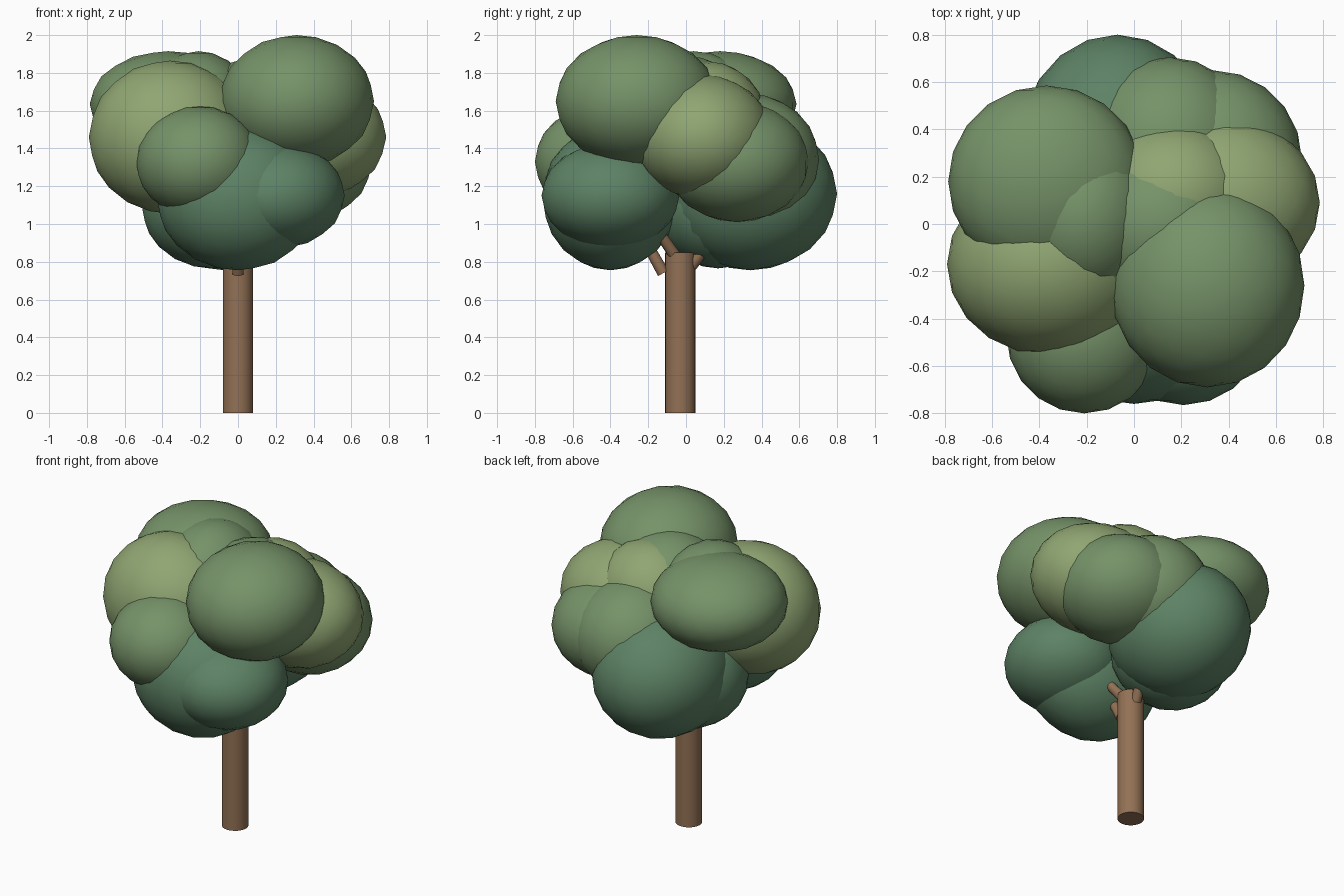
import bpy, math
from mathutils import Vector

if "Cube" in bpy.data.objects:
    bpy.data.objects.remove(bpy.data.objects["Cube"])


def material(name, rgb):
    m = bpy.data.materials.new(name)
    m.diffuse_color = (*rgb, 1)
    m.use_nodes = True
    m.node_tree.nodes["Principled BSDF"].inputs["Base Color"].default_value = m.diffuse_color
    return m


bark = material("bark", (0.29, 0.165, 0.09))
mid = material("leaf_mid", (0.18, 0.29, 0.14))
dark = material("leaf_dark", (0.11, 0.225, 0.13))
light = material("leaf_light", (0.28, 0.38, 0.17))


def finish(name, mat):
    ob = bpy.context.object
    ob.name = name
    ob.data.materials.append(mat)
    return ob


def limb(name, start, end, r1, r2, sides=16):
    a, b = Vector(start), Vector(end)
    bpy.ops.mesh.primitive_cone_add(vertices=sides, radius1=r1, radius2=r2,
                                    depth=(b - a).length, location=(a + b) / 2,
                                    rotation=(b - a).to_track_quat('Z', 'Y').to_euler())
    bpy.ops.object.shade_smooth_by_angle(angle=math.radians(40))
    return finish(name, bark)


def leaf_clump(name, mat, centre, radii):
    bpy.ops.mesh.primitive_ico_sphere_add(subdivisions=3, radius=1, location=centre)
    ob = finish(name, mat)
    ob.scale = radii
    bpy.ops.object.transform_apply(location=False, rotation=False, scale=True)
    bpy.ops.object.shade_smooth()


# Trunk and the branches reaching into the crown
limb("trunk", (0, -0.03, 0), (0, -0.03, 0.85), 0.08, 0.08, 24)
limb("front_branch", (0, -0.12, 0.74), (0, -0.31, 1.08), 0.032, 0.024, 10)
limb("right_branch", (0.03, -0.05, 0.82), (0.15, -0.24, 1.1), 0.032, 0.024, 10)
limb("back_branch", (0.01, 0.03, 0.78), (0.08, 0.24, 1.05), 0.032, 0.024, 10)

# Crown: overlapping leaf clumps (centre, radii)
clumps = [
    ("top_right_leaves", mid, (0.31, -0.26, 1.65), (0.41, 0.43, 0.35)),
    ("front_left_light_leaves", light, (-0.36, -0.17, 1.46), (0.43, 0.385, 0.405)),
    ("front_left_leaves", mid, (-0.21, -0.465, 1.33), (0.33, 0.335, 0.295)),
    ("front_low_leaves", dark, (0.0, -0.40, 1.14), (0.43, 0.36, 0.385)),
    ("front_right_low_leaves", dark, (0.21, -0.40, 1.15), (0.355, 0.365, 0.28)),
    ("back_low_leaves", dark, (-0.07, 0.34, 1.16), (0.41, 0.46, 0.405)),
    ("left_low_leaves", dark, (-0.14, 0.17, 1.10), (0.37, 0.34, 0.335)),
    ("top_left_leaves", mid, (-0.37, 0.18, 1.635), (0.415, 0.405, 0.28)),
    ("top_centre_leaves", mid, (-0.21, 0.04, 1.58), (0.30, 0.36, 0.335)),
    ("inner_leaves", mid, (0.12, 0.0, 1.55), (0.35, 0.35, 0.34)),
    ("inner_light_leaves", light, (0.17, 0.12, 1.53), (0.34, 0.31, 0.33)),
    ("right_light_leaves", light, (0.37, 0.09, 1.46), (0.415, 0.365, 0.33)),
    ("back_right_leaves", mid, (0.33, 0.27, 1.33), (0.38, 0.38, 0.32)),
    ("back_leaves", mid, (0.15, 0.33, 1.34), (0.36, 0.375, 0.35)),
]
for c in clumps:
    leaf_clump(*c)
